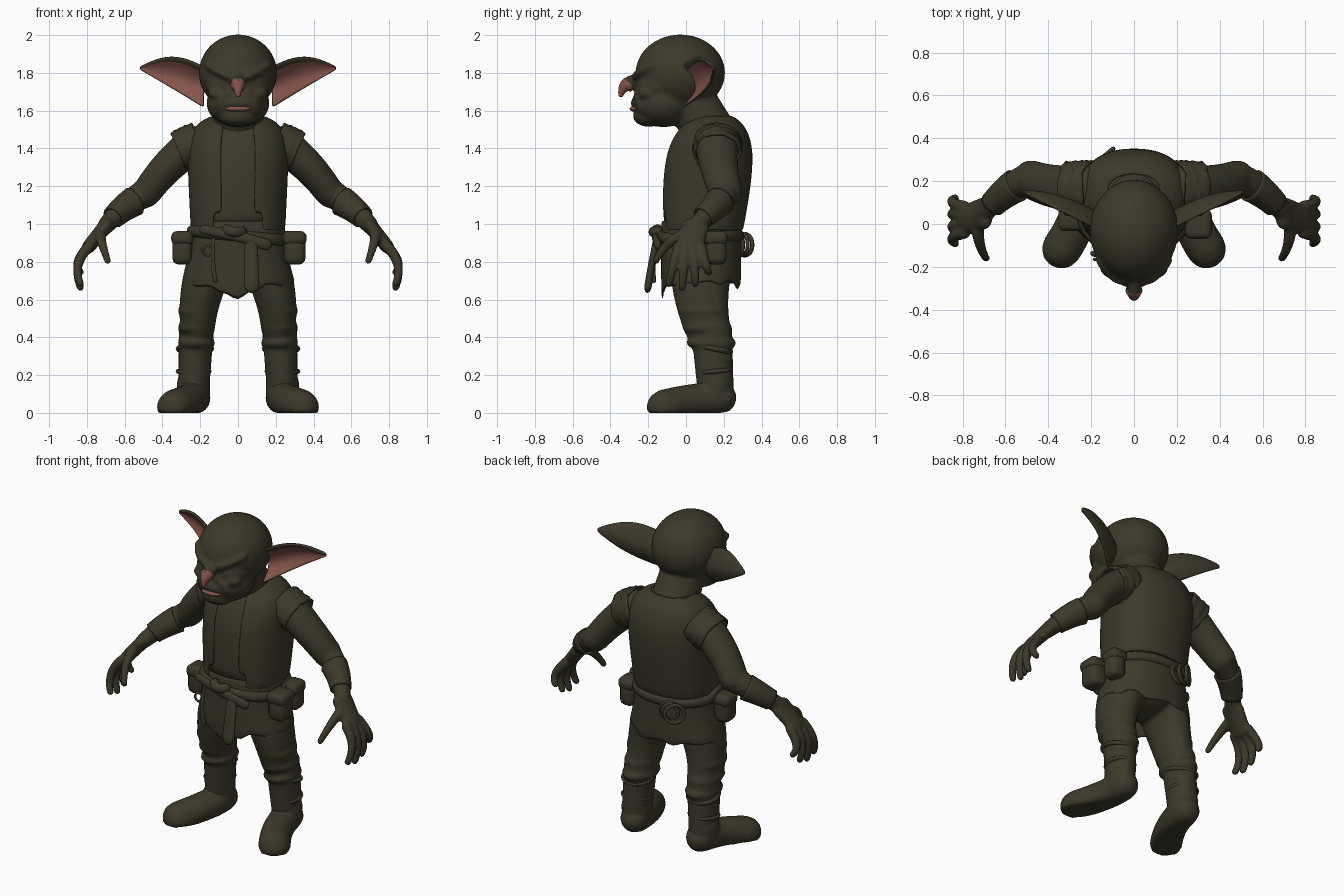
import bpy, bmesh, math, random
from mathutils import Vector, Matrix

random.seed(4)
cube = bpy.data.objects.get("Cube")
if cube:
    bpy.data.objects.remove(cube, do_unlink=True)


def material(name, *rgb):
    made = bpy.data.materials.new(name)
    made.use_nodes = True
    made.diffuse_color = (*rgb, 1)
    made.node_tree.nodes["Principled BSDF"].inputs["Base Color"].default_value = (*rgb, 1)
    return made


olive = material("dark olive", .046, .04, .022)
pink = material("flesh pink", .24, .09, .07)


def finish(name, mesh, colours=(olive,), mirror=False, voxel=0, shell=0, bevel=0, subdivide=0):
    """Turn a bmesh into a smooth object with the usual modifiers."""
    data = bpy.data.meshes.new(name)
    mesh.to_mesh(data)
    mesh.free()
    for colour in colours:
        data.materials.append(colour)
    for face in data.polygons:
        face.use_smooth = True
    part = bpy.data.objects.new(name, data)
    bpy.context.collection.objects.link(part)
    if mirror:
        part.modifiers.new("mirror", "MIRROR").use_mirror_merge = False
    if voxel:
        remesh = part.modifiers.new("blend", "REMESH")
        remesh.mode = "VOXEL"
        remesh.voxel_size = voxel
        remesh.use_smooth_shade = True
        part.modifiers.new("soften", "SMOOTH").iterations = 4
    if shell:
        solid = part.modifiers.new("shell", "SOLIDIFY")
        solid.thickness = shell
        solid.material_offset = solid.material_offset_rim = len(colours) - 1
    if bevel:
        rounding = part.modifiers.new("bevel", "BEVEL")
        rounding.width = bevel
        rounding.segments = 3
    if subdivide:
        part.modifiers.new("subdivide", "SUBSURF").levels = subdivide
        part.modifiers["subdivide"].render_levels = subdivide


def ball(mesh, centre, radii):
    bmesh.ops.create_uvsphere(mesh, u_segments=32, v_segments=20, radius=1,
                              matrix=Matrix.Translation(centre) @ Matrix.Diagonal((*radii, 1)))


def skin(mesh, rings, sides=20, power=2, caps=True):
    """Join superellipse rings, each a centre and two radius vectors."""
    rows = []
    for centre, across, along in rings:
        row = []
        for i in range(sides):
            angle = math.tau * i / sides
            a, b = (math.copysign(abs(v) ** (2 / power), v) for v in (math.cos(angle), math.sin(angle)))
            row.append(mesh.verts.new(centre + across * a + along * b))
        rows.append(row)
    for low, high in zip(rows, rows[1:]):
        for i in range(sides):
            mesh.faces.new((low[i - 1], low[i], high[i], high[i - 1]))
    if caps:
        mesh.faces.new(rows[0])
        mesh.faces.new(rows[-1])
    bmesh.ops.recalc_face_normals(mesh, faces=mesh.faces)


def bezier(points, t):
    while len(points) > 1:
        points = [a.lerp(b, t) for a, b in zip(points, points[1:])]
    return points[0]


def tube(mesh, path, start, end, wide=1, open_ends=False):
    """Sweep a tapering round along a Bezier path, with domed ends unless open."""
    path = [Vector(p) for p in path]
    overall = (path[-1] - path[0]).normalized()
    guide = Vector((0, 0, 1)) if abs(overall.y) > .8 else Vector((0, 1, 0))
    stops = [(i / 10, 0) for i in range(11)]
    if not open_ends:
        domes = [math.radians(a) for a in (80, 55, 30)]
        stops = [(0, -a) for a in domes] + stops + [(1, a) for a in reversed(domes)]
    rings = []
    for t, dome in stops:
        ahead = (bezier(path, min(t + .02, 1)) - bezier(path, max(t - .02, 0))).normalized()
        radius = start + (end - start) * t
        across = ahead.cross(guide).normalized()
        size = radius * math.cos(dome)
        rings.append((bezier(path, t) + ahead * radius * math.sin(dome),
                      across * size, ahead.cross(across) * size * wide))
    skin(mesh, rings, caps=not open_ends)


def tubes(name, *sweeps, wide=1, open_ends=False, **style):
    mesh = bmesh.new()
    for path, start, end in sweeps:
        tube(mesh, path, start, end, wide, open_ends)
    finish(name, mesh, **style)


def level_ring(z, y, half_width, half_depth):
    return Vector((0, y, z)), Vector((half_width, 0, 0)), Vector((0, half_depth, 0))


def hoop(name, centre, major, minor, turn=(0, 0, 0)):
    bpy.ops.mesh.primitive_torus_add(location=centre, rotation=turn, major_radius=major,
                                     minor_radius=minor, major_segments=28, minor_segments=8)
    bpy.context.object.name = name
    bpy.context.object.data.materials.append(olive)
    bpy.ops.object.shade_smooth()


def box(name, centre, size, bevel):
    mesh = bmesh.new()
    bmesh.ops.create_cube(mesh, size=1, matrix=Matrix.Translation(centre) @ Matrix.Diagonal((*size, 1)))
    finish(name, mesh, bevel=bevel)


def roughen(mesh, amount):
    for vert in mesh.verts:
        vert.co += Vector([random.uniform(-amount, amount) for _ in range(3)])


# Head: skull, jaw, neck and face blended together
head = bmesh.new()
ball(head, (0, -.03, 1.8), (.207, .237, .203))
ball(head, (0, -.12, 1.64), (.167, .167, .127))
ball(head, (0, -.14, 1.73), (.17, .13, .09))
ball(head, (0, -.2, 1.57), (.1, .08, .055))
ball(head, (0, -.25, 1.64), (.08, .045, .02))
tube(head, [(0, .14, 1.45), (0, .03, 1.65)], .145, .13)
tube(head, [(0, -.24, 1.78), (0, -.31, 1.74)], .03, .038)
for side in (-1, 1):
    tube(head, [(side * .03, -.265, 1.775), (side * .1, -.275, 1.8), (side * .16, -.17, 1.84)], .022, .02)
    ball(head, (side * .1, -.2, 1.69), (.06, .055, .035))
    tube(head, [(side * .04, -.26, 1.7), (side * .1, -.27, 1.66), (side * .1, -.22, 1.6)], .015, .02)
finish("head", head, voxel=.011)
tubes("nose_tip", ([(0, -.312, 1.735), (0, -.335, 1.725), (0, -.345, 1.685)], .04, .014), colours=(pink,))
lip = bmesh.new()
ball(lip, (0, -.267, 1.61), (.066, .032, .016))
finish("lower_lip", lip, (pink,))

# Ears: cupped sheets swept back, pink inside with an olive rim and back
ears = bmesh.new()
length, height = 10, 8
grid = []
for i in range(length + 1):
    s = i / length
    arch = math.sin(math.pi * s)
    low, high = 1.62 + .2 * s, 1.825 + .055 * arch
    row = []
    for j in range(height + 1):
        t = j / height
        cup = .075 * (1 - s) * math.sin(math.pi * t) + .045 * (1 - t) * arch
        row.append(ears.verts.new((.18 + .34 * s, -.03 + .17 * s + cup, low + (high - low) * t)))
    grid.append(row)
for near, far in zip(grid, grid[1:]):
    for j in range(height):
        face = ears.faces.new((near[j], far[j], far[j + 1], near[j + 1]))
        face.material_index = int(j == height - 1)
finish("ears", ears, (pink, olive), mirror=True, shell=.018, subdivide=1)


# Torso: hunched back that closes over at the shoulders
def trunk(grow):
    for t in (0, .15, .3, .45, .6, .72, .82, .9, .95, .98):
        width = (.238 + .03 * t) * math.sqrt(1 - t ** 9)
        depth = (.205 + .06 * t) * math.sqrt(1 - t ** 4)
        yield level_ring(.96 + .63 * t, .085 + .05 * t + .015 * t ** 4, width + grow, depth + grow)


shirt = bmesh.new()
skin(shirt, trunk(0), sides=32, power=2.3)
finish("shirt", shirt, subdivide=1)
vest = bmesh.new()
skin(vest, trunk(.012), sides=64, power=2.3, caps=False)
opening = []
for face in vest.faces:
    spot = face.calc_center_median()
    if spot.y < .1 and abs(spot.x) < .09 + .5 * max(0, 1.1 - spot.z):
        opening.append(face)
bmesh.ops.delete(vest, geom=opening, context="FACES")
finish("open_vest", vest, shell=.012, subdivide=1)
armholes = bmesh.new()
tube(armholes, [(.2, .165, 1.43), (.315, .165, 1.38)], .118, .113, wide=1.12, open_ends=True)
roughen(armholes, .005)
finish("ragged_armholes", armholes, mirror=True, shell=.012)
tubes("neckline", ([(-.08, -.02, 1.42), (0, -.13, 1.34), (.08, -.02, 1.42)], .014, .014))

# Tunic skirt: flared, with a torn hem that hangs lower in front
skirt = bmesh.new()
skin(skirt, [level_ring(1.02 - .34 * t, .08, .247 + .058 * t * t, .212)
             for t in (0, .25, .5, .75, 1)], sides=40, power=2.2, caps=False)
for vert in skirt.verts:
    if vert.co.z < .7:
        tongue = max(0, 1 - abs(vert.co.x) / .16) if vert.co.y < 0 else 0
        vert.co.z += random.uniform(-.03, .02) - .08 * tongue
finish("tunic_skirt", skirt, shell=.014, subdivide=1)

# Belt with a crooked buckle side
belt = bmesh.new()
bulge = [(t, .02 * math.sin(math.pi * t)) for t in (0, .2, .5, .8, 1)]
skin(belt, [level_ring(.9 + .075 * t, .077, .255 + b, .215 + b) for t, b in bulge], sides=40, power=2.2)
for vert in belt.verts:
    vert.co.z -= .1 * vert.co.x if vert.co.y < .1 else 0
finish("belt", belt, subdivide=1)

# Belt gear: loose strap, knot, sheath, pouches and rope
tubes("belt_tail", ([(-.18, -.14, .97), (0, -.18, .94), (.15, -.15, .89)], .025, .03), wide=.6)
tubes("belt_knot", ([(-.06, -.15, .97), (-.02, -.19, .95), (.02, -.15, .96)], .028, .028))
tubes("sheath", ([(.07, -.16, .9), (.07, -.18, .8), (.073, -.2, .675)], .035, .04), wide=.5)
tubes("dagger_cord", ([(-.13, -.15, .92), (-.14, -.18, .8), (-.12, -.17, .7)], .01, .012))
hoop("buckle_ring", (-.16, -.165, .86), .026, .007, turn=(math.pi / 2, 0, 0))
for name, x, y, width in (("left_front_pouch", .3, 0, .115), ("left_back_pouch", .28, .16, .1),
                          ("right_pouch", -.295, .03, .105)):
    box(name, (x, y, .865), (width, width * 1.1, .16), .035)
    box(name + "_flap", (x, y, .925), (width + .012, width * 1.1 + .012, .075), .03)
for i in range(3):
    hoop(f"rope_coil_{i + 1}", (-.09 - .025 * i, .295 + .01 * i, .89), .056, .011,
         turn=(math.pi / 2, .3 * i, .3 * i + .1))

# Legs: baggy trousers with folds over the knees
legs = bmesh.new()
tube(legs, [(.155, .08, .76), (.215, .07, .6), (.213, .115, .45)], .125, .092, wide=1.32)
tube(legs, [(.22, .135, .44), (.235, .157, .12)], .093, .083, wide=1.17)
ball(legs, (0, .08, .8), (.23, .19, .13))
for z in (.37, .45, .54):
    ball(legs, (.22, .23 - .26 * z, z), (.1, .134, .04))
finish("legs", legs, mirror=True, voxel=.013)

# Boots: feet turned outward and flat underneath
boots = bmesh.new()
tube(boots, [(.23, .182, .08), (.24, .03, .07), (.337, -.115, .03)], .086, .094)
tube(boots, [(.235, .158, .16), (.235, .155, .08)], .09, .087)
for vert in boots.verts:
    vert.co.z = max(vert.co.z, 0)
finish("boots", boots, mirror=True, voxel=.012)
for label, side in (("left", 1), ("right", -1)):
    hoop(label + "_ankle_strap", (side * .235, .155, .22), .083, .012, turn=(.1, 0, 0))
    hoop(label + "_boot_cuff", (side * .228, .15, .34), .088, .014, turn=(-.2, 0, 0))

# Arms and hands, blended into one surface
arms = bmesh.new()
elbow, wrist = (.485, .21, 1.165), (.7, .05, .99)
tube(arms, [(.23, .165, 1.42), (.37, .16, 1.33), elbow], .1, .078, wide=1.15)
tube(arms, [elbow, (.6, .18, 1.11), wrist], .078, .045)
tube(arms, [wrist, (.79, .02, .88)], .04, .036, wide=1.9)
tube(arms, [(.73, 0, .95), (.73, -.1, .92), (.69, -.16, .805)], .032, .018)
for i in range(4):
    root, tip = .04 * i - .04, .07 * i - .09
    tube(arms, [(.79, root, .88), (.88, (root + tip) / 2, .79), (.835, tip, .665 + .02 * (i - 1) ** 2)],
         .029, .02)
finish("arms", arms, mirror=True, voxel=.009)
tubes("bracers", ([(.55, .18, 1.12), (.61, .145, 1.085), (.66, .09, 1.035)], .08, .062),
      open_ends=True, mirror=True, shell=.01)
